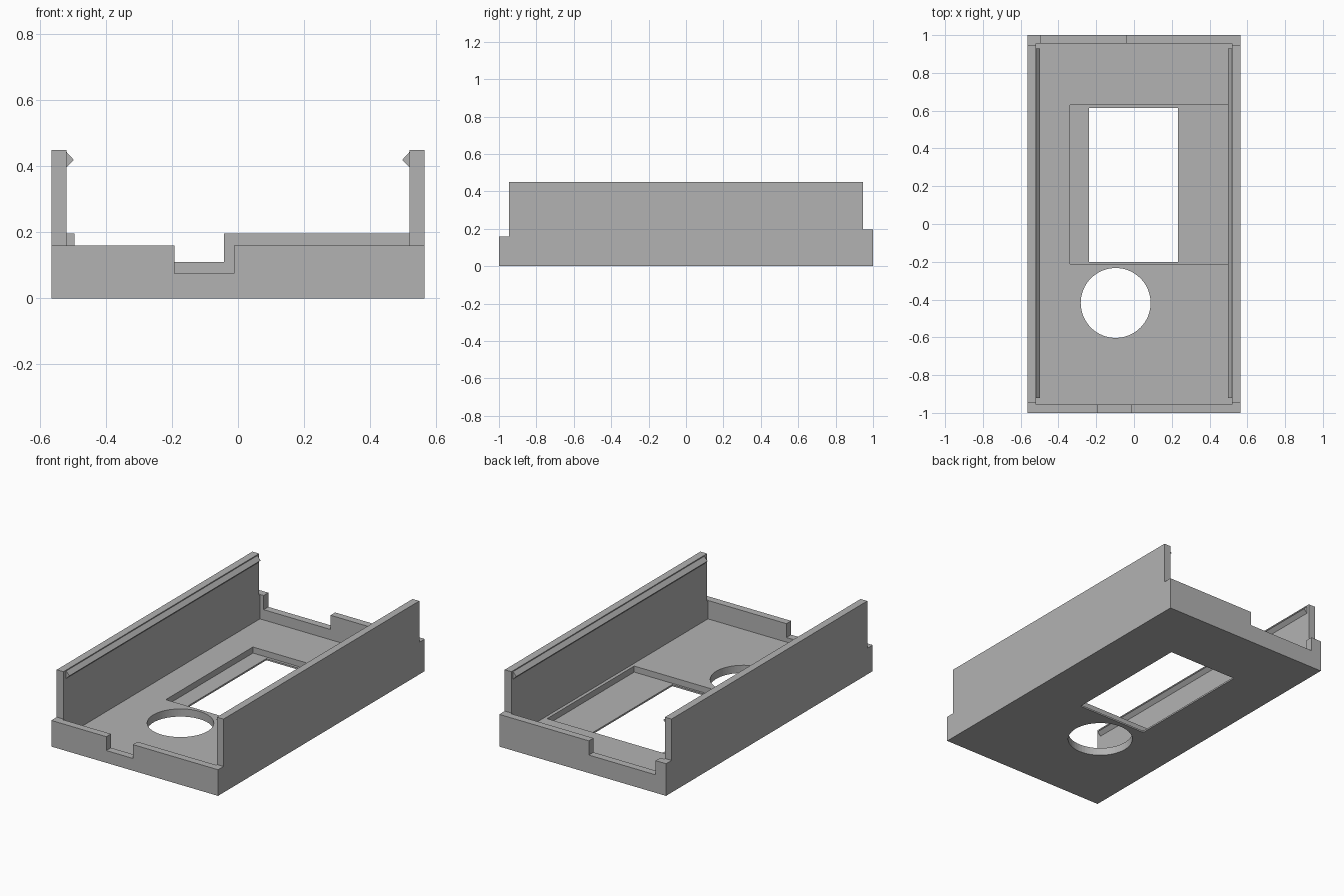
import bpy, bmesh
from mathutils import Matrix

cube = bpy.data.objects.get("Cube")
if cube:
    bpy.data.objects.remove(cube, do_unlink=True)

grey = bpy.data.materials.new("plain_grey")
grey.use_nodes = True
COLOUR = (0.45, 0.45, 0.45, 1)
grey.diffuse_color = COLOUR
grey.node_tree.nodes["Principled BSDF"].inputs["Base Color"].default_value = COLOUR

W, L, H = 0.565, 1.0, 0.45      # half width, half length, height
INNER_X, INNER_Y = 0.52, 0.955  # inside of the walls
WALL_END = 0.947                # where the tall side walls stop
FLOOR, LEDGE = 0.047, 0.01      # floor top and recess top
FRONT_RIM, BACK_RIM = 0.16, 0.197


def finish(name, bm):
    bmesh.ops.recalc_face_normals(bm, faces=bm.faces)
    mesh = bpy.data.meshes.new(name)
    bm.to_mesh(mesh)
    bm.free()
    mesh.materials.append(grey)
    obj = bpy.data.objects.new(name, mesh)
    bpy.context.collection.objects.link(obj)
    return obj


def box(name, x0, x1, y0, y1, z0, z1):
    bm = bmesh.new()
    bmesh.ops.create_cube(bm, size=1)
    bmesh.ops.scale(bm, vec=(x1 - x0, y1 - y0, z1 - z0), verts=bm.verts)
    bmesh.ops.translate(bm, vec=((x0 + x1) / 2, (y0 + y1) / 2, (z0 + z1) / 2), verts=bm.verts)
    return finish(name, bm)


def cylinder(name, x, y, radius):
    bm = bmesh.new()
    bmesh.ops.create_cone(bm, cap_ends=True, segments=64, radius1=radius, radius2=radius,
                          depth=1, matrix=Matrix.Translation((x, y, 0)))
    return finish(name, bm)


def cut(target, cutter):
    cutter.hide_render = True
    mod = target.modifiers.new(cutter.name, "BOOLEAN")
    mod.operation, mod.solver, mod.object = "DIFFERENCE", "EXACT", cutter
    bpy.context.view_layer.objects.active = target
    bpy.ops.object.modifier_apply(modifier=mod.name)
    bpy.data.objects.remove(cutter, do_unlink=True)


# Tray: one solid block, carved out
tray = box("tray", -W, W, -L, L, 0, H)
cut(tray, box("cavity", -INNER_X, INNER_X, -INNER_Y, INNER_Y, FLOOR, 1))
cut(tray, box("front_rim_cut", -1, 1, -2, -WALL_END, FRONT_RIM, 1))
cut(tray, box("back_rim_cut", -1, 1, WALL_END, 2, BACK_RIM, 1))
cut(tray, box("front_notch", -0.192, -0.012, -2, -0.9, 0.075, 1))
cut(tray, box("back_notch", -0.495, -0.042, 0.9, 2, 0.11, 1))
# Recess with a see-through window, and the round hole
cut(tray, box("recess", -0.34, 0.5, -0.213, 0.63, LEDGE, 0.3))
cut(tray, box("window", -0.237, 0.233, -0.2, 0.613, -1, 0.3))
cut(tray, cylinder("round_hole", -0.097, -0.418, 0.185))

# Snap ridges: triangular strips along the inside of the side walls
for side, name in ((-1, "right_snap_ridge"), (1, "left_snap_ridge")):
    bm = bmesh.new()
    profile = [(INNER_X, 0.398), (0.498, 0.42), (INNER_X, 0.444)]
    face = bm.faces.new([bm.verts.new((side * x, -0.92, z)) for x, z in profile])
    ext = bmesh.ops.extrude_face_region(bm, geom=[face])["geom"]
    bmesh.ops.translate(bm, vec=(0, 1.85, 0),
                        verts=[v for v in ext if isinstance(v, bmesh.types.BMVert)])
    finish(name, bm)
